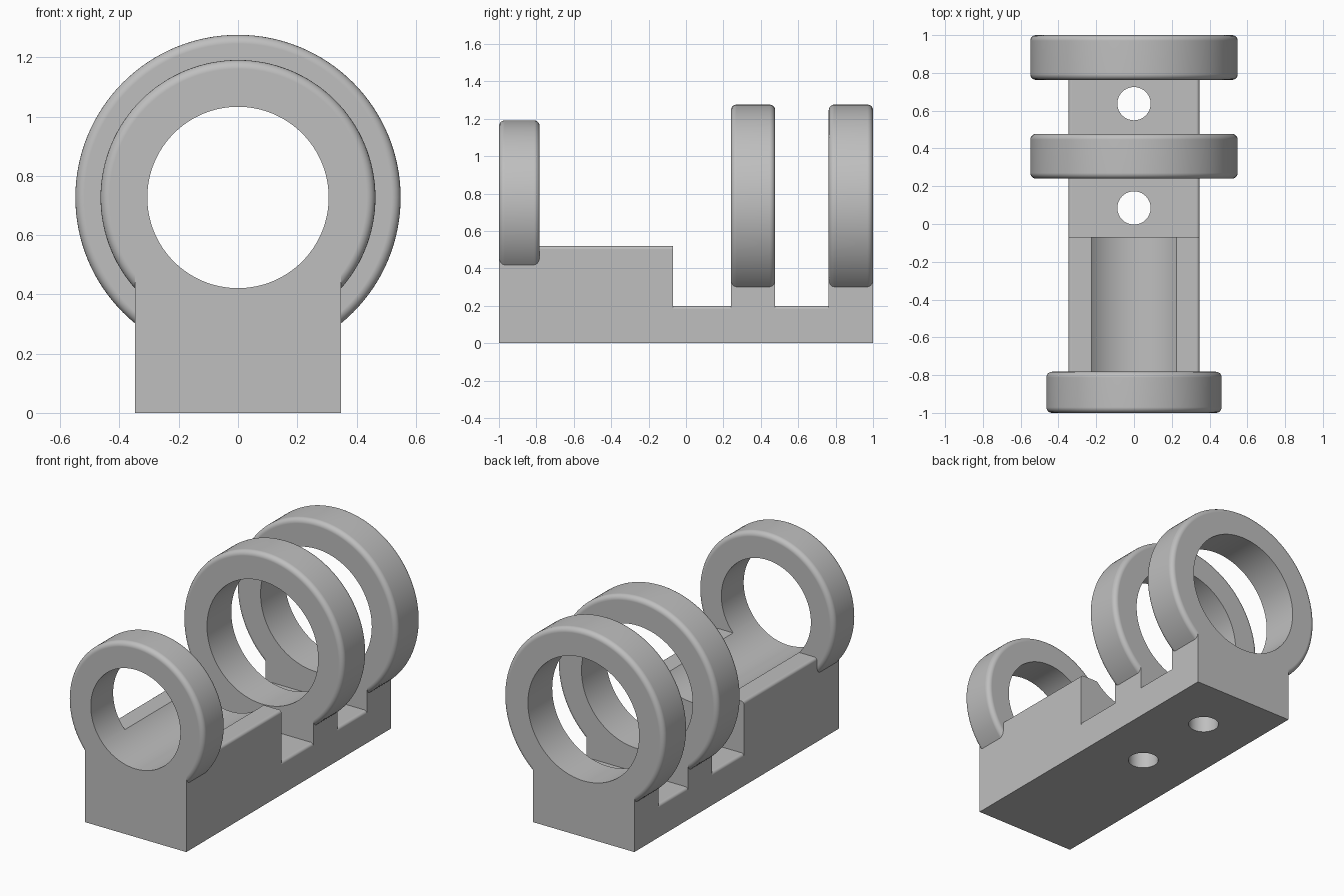
import bpy, bmesh, math
from mathutils import Matrix, Vector

if "Cube" in bpy.data.objects:
    bpy.data.objects.remove(bpy.data.objects["Cube"], do_unlink=True)

HALF_W = 0.347   # half width of the base
AXIS_Z = 0.727   # height of the common ring axis

grey = bpy.data.materials.new("plain grey")
grey.use_nodes = True
grey.diffuse_color = (0.52, 0.52, 0.52, 1)
grey.node_tree.nodes["Principled BSDF"].inputs["Base Color"].default_value = grey.diffuse_color


def finish(bm, name):
    bmesh.ops.recalc_face_normals(bm, faces=bm.faces)
    mesh = bpy.data.meshes.new(name)
    bm.to_mesh(mesh)
    bm.free()
    mesh.materials.append(grey)
    ob = bpy.data.objects.new(name, mesh)
    bpy.context.collection.objects.link(ob)
    return ob


def block(name, y0, y1, top, edge=0):
    """Box on the ground, with optionally rounded long top edges."""
    bm = bmesh.new()
    bmesh.ops.create_cube(bm, size=1)
    bmesh.ops.scale(bm, vec=Vector((2 * HALF_W, y1 - y0, top)), verts=bm.verts)
    bmesh.ops.translate(bm, vec=Vector((0, (y0 + y1) / 2, top / 2)), verts=bm.verts)
    if edge:
        long_edges = [e for e in bm.edges
                      if all(v.co.z > top - 0.01 for v in e.verts)
                      and abs(e.verts[0].co.x - e.verts[1].co.x) < 0.01]
        bmesh.ops.bevel(bm, geom=long_edges, offset=edge, segments=4,
                        profile=0.5, affect='EDGES')
    return finish(bm, name)


def disc(name, radius, y0, y1, edge=0):
    """Solid cylinder on the ring axis, with optionally rounded rims."""
    bm = bmesh.new()
    bmesh.ops.create_cone(bm, cap_ends=True, segments=128, radius1=radius,
                          radius2=radius, depth=y1 - y0)
    if edge:
        rims = [e for e in bm.edges if any(len(f.verts) > 4 for f in e.link_faces)]
        bmesh.ops.bevel(bm, geom=rims, offset=edge, segments=5,
                        profile=0.5, affect='EDGES')
    place = Matrix.Translation((0, (y0 + y1) / 2, AXIS_Z)) @ Matrix.Rotation(math.pi / 2, 4, 'X')
    bmesh.ops.transform(bm, matrix=place, verts=bm.verts)
    return finish(bm, name)


def drill(name, y):
    """Vertical bolt-hole cutter through the base floor."""
    bm = bmesh.new()
    bmesh.ops.create_cone(bm, cap_ends=True, segments=64, radius1=0.088,
                          radius2=0.088, depth=0.6)
    bmesh.ops.translate(bm, vec=Vector((0, y, 0)), verts=bm.verts)
    return finish(bm, name)


def combine(target, tool, operation):
    tool.hide_render = True
    mod = target.modifiers.new(operation.lower(), 'BOOLEAN')
    mod.operation = operation
    mod.solver = 'EXACT'
    mod.object = tool
    bpy.context.view_layer.objects.active = target
    bpy.ops.object.modifier_apply(modifier=mod.name)
    bpy.data.objects.remove(tool, do_unlink=True)


# Base, raised cradle and ring pedestals, then the three ring bodies
holder = block("ring_holder", -1, 1, 0.2, 0.018)
additions = [
    block("cradle", -1, -0.07, 0.52, 0.018),
    block("middle_pedestal", 0.24, 0.477, 0.36),
    block("rear_pedestal", 0.763, 1, 0.36),
    disc("front_ring", 0.464, -1, -0.782, 0.03),
    disc("middle_ring", 0.549, 0.24, 0.477, 0.03),
    disc("rear_ring", 0.549, 0.763, 1, 0.03),
]
for part in additions:
    combine(holder, part, 'UNION')

# Bores along the axis and the two bolt holes
cutters = [
    disc("front_bore", 0.306, -1.2, 0.05),
    disc("rear_bore", 0.38, 0.1, 1.2),
    drill("front_bolt_hole", 0.085),
    drill("rear_bolt_hole", 0.637),
]
for cutter in cutters:
    combine(holder, cutter, 'DIFFERENCE')

# Smooth curved faces, keep crisp edges
bpy.ops.object.select_all(action='DESELECT')
holder.select_set(True)
bpy.context.view_layer.objects.active = holder
bpy.ops.object.shade_smooth_by_angle(angle=math.radians(30))
weighted = holder.modifiers.new("even_shading", 'WEIGHTED_NORMAL')
weighted.keep_sharp = True
